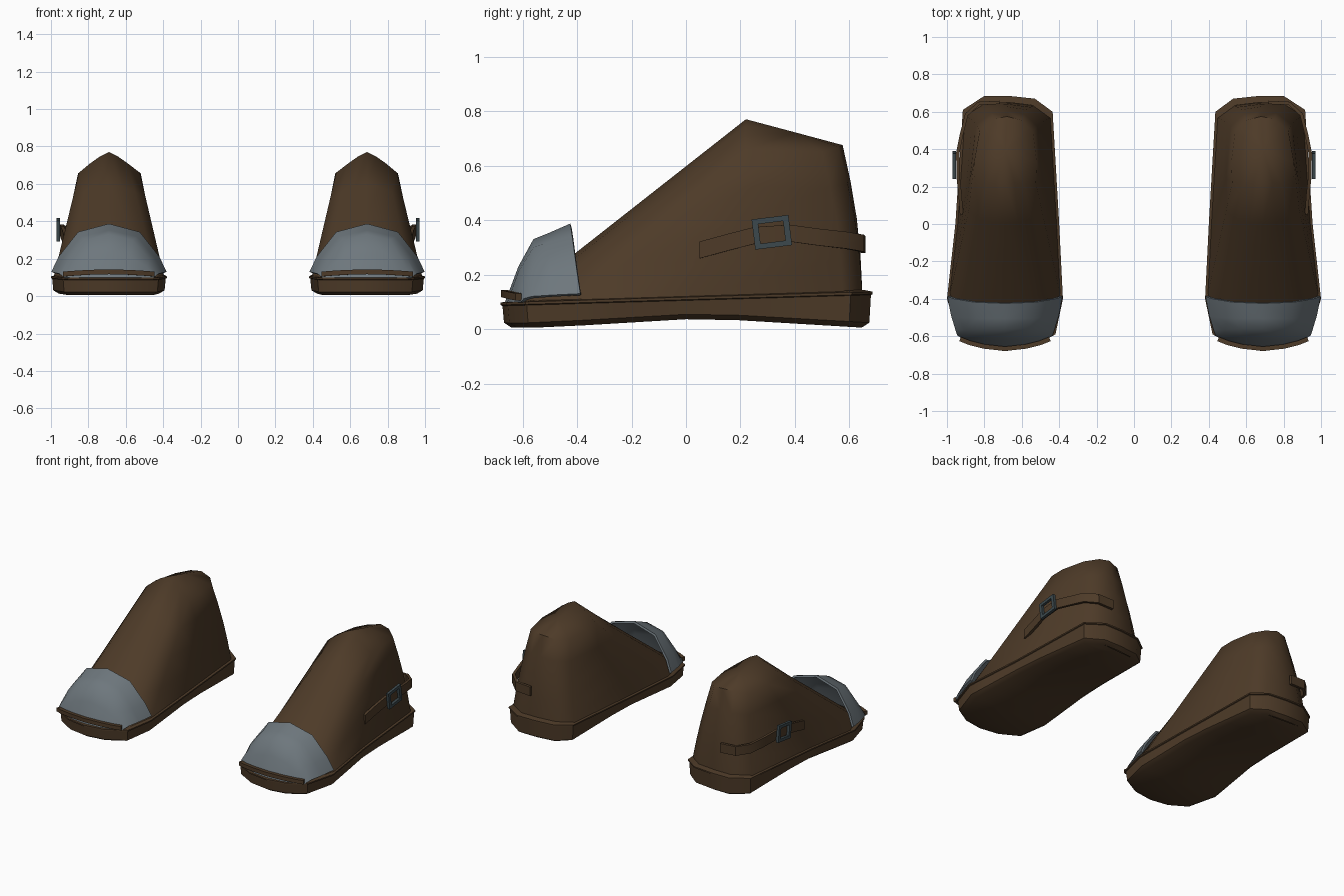
import bpy, bmesh, math
from mathutils import Vector, Matrix

if "Cube" in bpy.data.objects:
    bpy.data.objects.remove(bpy.data.objects["Cube"])

CX = 0.69  # centre of one shoe; the other is mirrored


def material(name, rgb):
    m = bpy.data.materials.new(name)
    m.diffuse_color = (*rgb, 1)
    m.use_nodes = True
    m.node_tree.nodes["Principled BSDF"].inputs["Base Color"].default_value = m.diffuse_color
    return m


BROWN = material("brown leather", (0.075, 0.043, 0.021))
STEEL = material("grey steel", (0.155, 0.185, 0.205))
DARK = material("dark buckle metal", (0.045, 0.066, 0.074))


def make(name, verts, faces, mat, angle=50, solid=0, offset=0):
    """Create a part beside the centre and mirror it to the other foot."""
    me = bpy.data.meshes.new(name)
    me.from_pydata([(x + CX, y, z) for x, y, z in verts], [], faces)
    bm = bmesh.new()
    bm.from_mesh(me)
    bmesh.ops.recalc_face_normals(bm, faces=bm.faces)
    bm.to_mesh(me)
    bm.free()
    me.materials.append(mat)
    ob = bpy.data.objects.new(name, me)
    bpy.context.collection.objects.link(ob)
    if solid:
        s = ob.modifiers.new("thickness", 'SOLIDIFY')
        s.thickness, s.offset = solid, offset
    mir = ob.modifiers.new("other shoe", 'MIRROR')
    mir.use_mirror_merge = False
    bpy.ops.object.select_all(action='DESELECT')
    ob.select_set(True)
    bpy.context.view_layer.objects.active = ob
    # bake modifiers so that smoothing sees the final shape
    for m in list(ob.modifiers):
        bpy.ops.object.modifier_apply(modifier=m.name)
    bpy.ops.object.shade_smooth_by_angle(angle=math.radians(angle))
    return ob


def grid(rows, closed=False):
    """Flatten rows of points into vertices and quads."""
    n = len(rows[0])
    verts = [p for r in rows for p in r]
    faces = []
    for i in range(len(rows) - 1):
        for j in range(n if closed else n - 1):
            k = (j + 1) % n
            faces.append((i * n + j, i * n + k, (i + 1) * n + k, (i + 1) * n + j))
    return verts, faces


def fan(verts, faces, start, n, centre):
    """Close a ring with a fan."""
    verts.append(centre)
    c = len(verts) - 1
    faces += [(start + j, start + (j + 1) % n, c) for j in range(n)]


# footprint, starting at the toe
OUT = [(0, -.68), (.13, -.66), (.25, -.59), (.31, -.4), (.265, 0), (.225, .61),
       (.11, .685), (-.02, .685), (-.16, .67), (-.255, .6), (-.29, 0),
       (-.31, -.4), (-.27, -.59), (-.14, -.66)]
# extra points along the sides for the arched sole
FOOT = []
for a, b in zip(OUT, OUT[1:] + OUT[:1]):
    FOOT.append(a)
    if abs(b[1] - a[1]) > .3:
        FOOT += [(a[0] + (b[0] - a[0]) * t, a[1] + (b[1] - a[1]) * t) for t in (1/3, 2/3)]


def top_z(y):
    return .088 + .04 * (y + .68) / 1.36


def bottom_z(y):
    return .005 + .035 * max(0, 1 - abs(y - .07) / .62)


def outline(inset, zf):
    ring = []
    for x, y in FOOT:
        yy = y * (1 - inset / .68)
        ring.append((x * (1 - inset / .3), yy, zf(y)))
    return ring


# sole
rows = [outline(.04, bottom_z), outline(.012, lambda y: bottom_z(y) + .018),
        outline(.006, top_z), outline(.03, lambda y: top_z(y) + .004)]
v, f = grid(rows, True)
n = len(FOOT)
for base, zf in ((0, bottom_z), (3 * n, lambda y: top_z(y) + .004)):
    # bridge left and right halves across the width
    f += [(base + j, base + j + 1, base + n - j - 1, base + (n - j) % n) for j in range(n // 2)
          if len({j, j + 1, n - j - 1, (n - j) % n}) == 4]
    f.append((base, base + 1, base + n - 1))
make("sole", v, f, BROWN, 40)

# welt seam around the top of the sole
rows = [outline(.012, lambda y: top_z(y) - .006), outline(0, lambda y: top_z(y) + .0),
        outline(.0, lambda y: top_z(y) + .009), outline(.035, lambda y: top_z(y) + .016)]
v, f = grid(rows, True)
make("welt", v, f, BROWN, 40)

# boot upper, ruled from the footprint to a small peaked top
TOP = [(0, .22, .77), (.05, .22, .745), (.1, .215, .71), (.16, .22, .66),
       (.165, .33, .657), (.135, .5, .65), (.06, .56, .668), (-.01, .575, .675),
       (-.09, .555, .66), (-.15, .49, .65), (-.17, .33, .657), (-.165, .22, .66),
       (-.1, .215, .71), (-.05, .22, .745)]
BASE = [(x * .955, y * .945, top_z(y) + .005) for x, y in OUT]
rows = []
for t in (0, .25, .5, .75, 1):
    bulge = .02 * math.sin(math.pi * t)
    ring = []
    for b, c in zip(BASE, TOP):
        p = Vector(b).lerp(Vector(c), t)
        if b[1] > .5:
            p.y += bulge * .8
        ring.append(tuple(p))
    rows.append(ring)
v, f = grid(rows, True)
fan(v, f, 4 * len(OUT), len(OUT), (0, .4, .722))
make("boot_upper", v, f, BROWN, 60)


# steel toe cap, half rows mirrored across the middle
def arch(half):
    return half + [(-x, y, z) for x, y, z in reversed(half[:-1])]


cap = [arch(h) for h in (
    [(-.308, -.388, .13), (-.27, -.40, .21), (-.165, -.418, .343), (0, -.425, .387)],
    [(-.288, -.49, .125), (-.245, -.50, .205), (-.15, -.505, .318), (0, -.505, .352)],
    [(-.265, -.565, .12), (-.215, -.565, .20), (-.125, -.56, .30), (0, -.56, .33)],
    [(-.255, -.595, .112), (-.205, -.605, .155), (-.115, -.615, .21), (0, -.615, .23)],
    [(-.24, -.605, .10), (-.19, -.63, .10), (-.10, -.655, .10), (0, -.664, .10)])]
v, f = grid(cap)
make("toe_cap", v, f, STEEL, 50, .014, -1)


def ribbon(name, path, height, lean, thick):
    """A flat band standing upright along a path."""
    h = height / 2
    rows = [[(x, y - lean, z - h) for x, y, z in path],
            [(x, y + lean, z + h) for x, y, z in path]]
    v, f = grid(rows)
    return make(name, v, f, BROWN, 35, thick, 0)


# band in front of the toe
half = [(-.24, -.615, .118), (-.19, -.635, .122), (-.11, -.655, .127), (0, -.667, .13)]
ribbon("toe_band", arch(half), .026, 0, .024)

# ankle strap around the outer side and heel
ribbon("ankle_strap", [(.232, .05, .29), (.24, .16, .32), (.25, .25, .343), (.252, .38, .352),
                       (.232, .48, .338), (.205, .585, .326), (.14, .645, .315), (.03, .65, .31)],
       .062, 0, .018)

# square buckle frame, tilted with the strap
turn = Matrix.Rotation(math.radians(7), 4, 'X')
rows = []
for dx, s in ((-.009, .068), (.009, .068), (.009, .046), (-.009, .046), (-.009, .068)):
    ring = []
    for a, b in ((-1, -.82), (1, -.82), (1, .82), (-1, .82)):
        p = turn @ Vector((dx, a * s, b * (s if s > .05 else .044)))
        ring.append(tuple(p + Vector((.272, .315, .355))))
    rows.append(ring)
v, f = grid(rows[:4], True)
f += [(12 + j, 12 + (j + 1) % 4, (j + 1) % 4, j) for j in range(4)]
make("buckle", v, f, DARK, 30)
